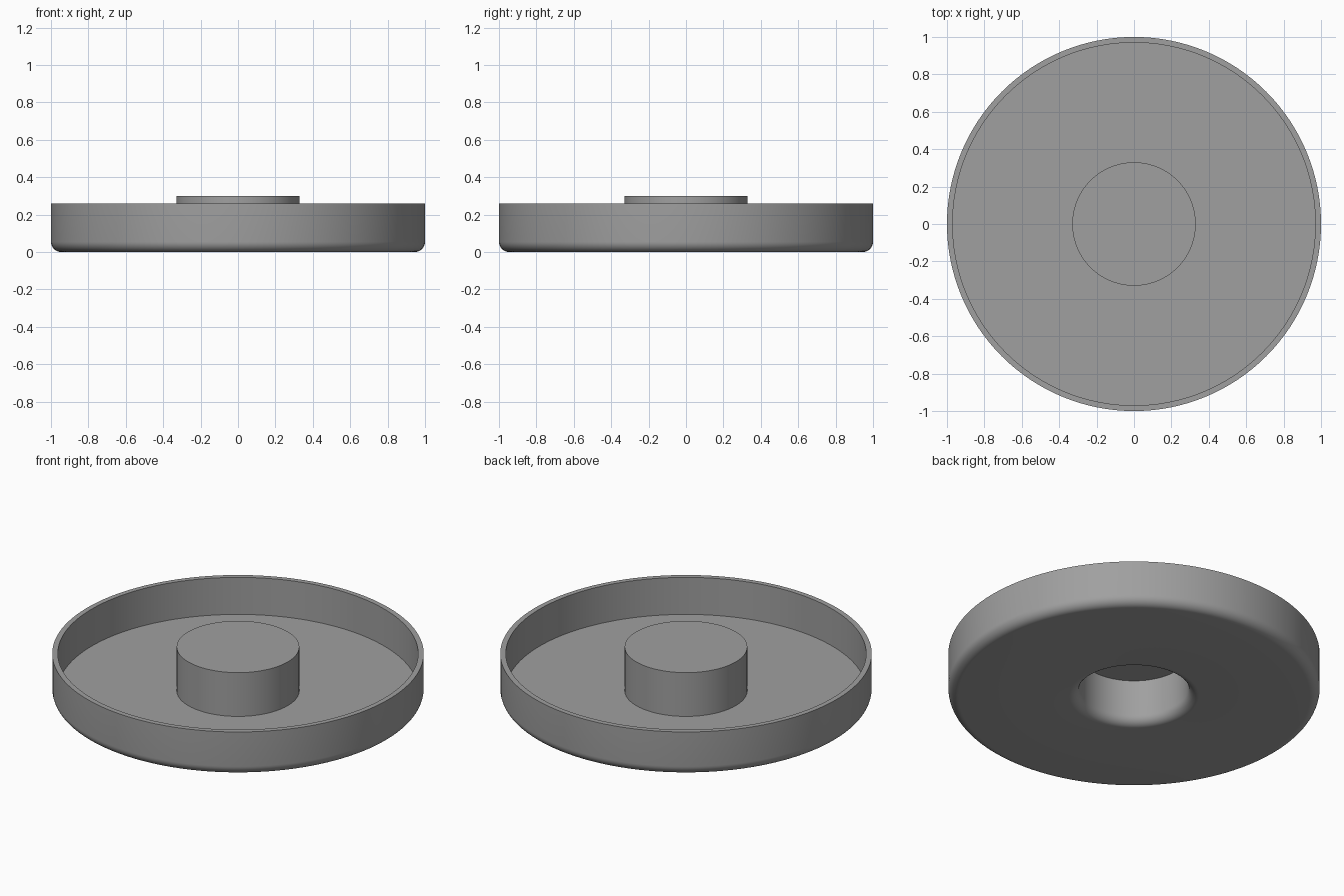
import bpy, bmesh, math

if "Cube" in bpy.data.objects:
    bpy.data.objects.remove(bpy.data.objects["Cube"])

SEGMENTS = 128
FILLET = 0.055
HOLE_R, BOSS_R, RIM_R = 0.295, 0.33, 0.97
FLOOR_Z, RIM_Z, BOSS_Z, CEILING_Z = 0.04, 0.26, 0.30, 0.265


def arc(cx, cz, start, end, steps=10):
    """Points on a fillet, angles in degrees."""
    angles = [math.radians(start + (end - start) * i / steps) for i in range(steps + 1)]
    return [(cx + FILLET * math.cos(a), cz + FILLET * math.sin(a)) for a in angles]


def lathe(name, profile, material):
    """Spin an (r, z) profile around the z axis."""
    bm = bmesh.new()
    verts = [bm.verts.new((r, 0, z)) for r, z in profile]
    edges = [bm.edges.new(pair) for pair in zip(verts, verts[1:])]
    bmesh.ops.spin(bm, geom=verts + edges, cent=(0, 0, 0), axis=(0, 0, 1),
                   angle=math.tau, steps=SEGMENTS, use_merge=True)
    bmesh.ops.remove_doubles(bm, verts=bm.verts[:], dist=1e-5)
    bmesh.ops.recalc_face_normals(bm, faces=bm.faces[:])
    mesh = bpy.data.meshes.new(name)
    bm.to_mesh(mesh)
    bm.free()
    mesh.materials.append(material)
    obj = bpy.data.objects.new(name, mesh)
    bpy.context.collection.objects.link(obj)
    bpy.context.view_layer.objects.active = obj
    obj.select_set(True)
    bpy.ops.object.shade_smooth_by_angle(angle=math.radians(30))
    return obj


grey = bpy.data.materials.new("grey")
grey.diffuse_color = (0.35, 0.35, 0.35, 1)
grey.use_nodes = True
grey.node_tree.nodes["Principled BSDF"].inputs["Base Color"].default_value = grey.diffuse_color

# Round tray: hollow boss, floor, upright rim, filleted underside
profile = [(0, CEILING_Z), (HOLE_R, CEILING_Z)]
profile += arc(HOLE_R + FILLET, FILLET, 180, 270)   # mouth of the hole
profile += arc(1 - FILLET, FILLET, -90, 0)          # outer bottom edge
profile += [(1, RIM_Z), (RIM_R, RIM_Z), (RIM_R, FLOOR_Z),
            (BOSS_R, FLOOR_Z), (BOSS_R, BOSS_Z), (0, BOSS_Z)]
lathe("round_tray", profile, grey)
